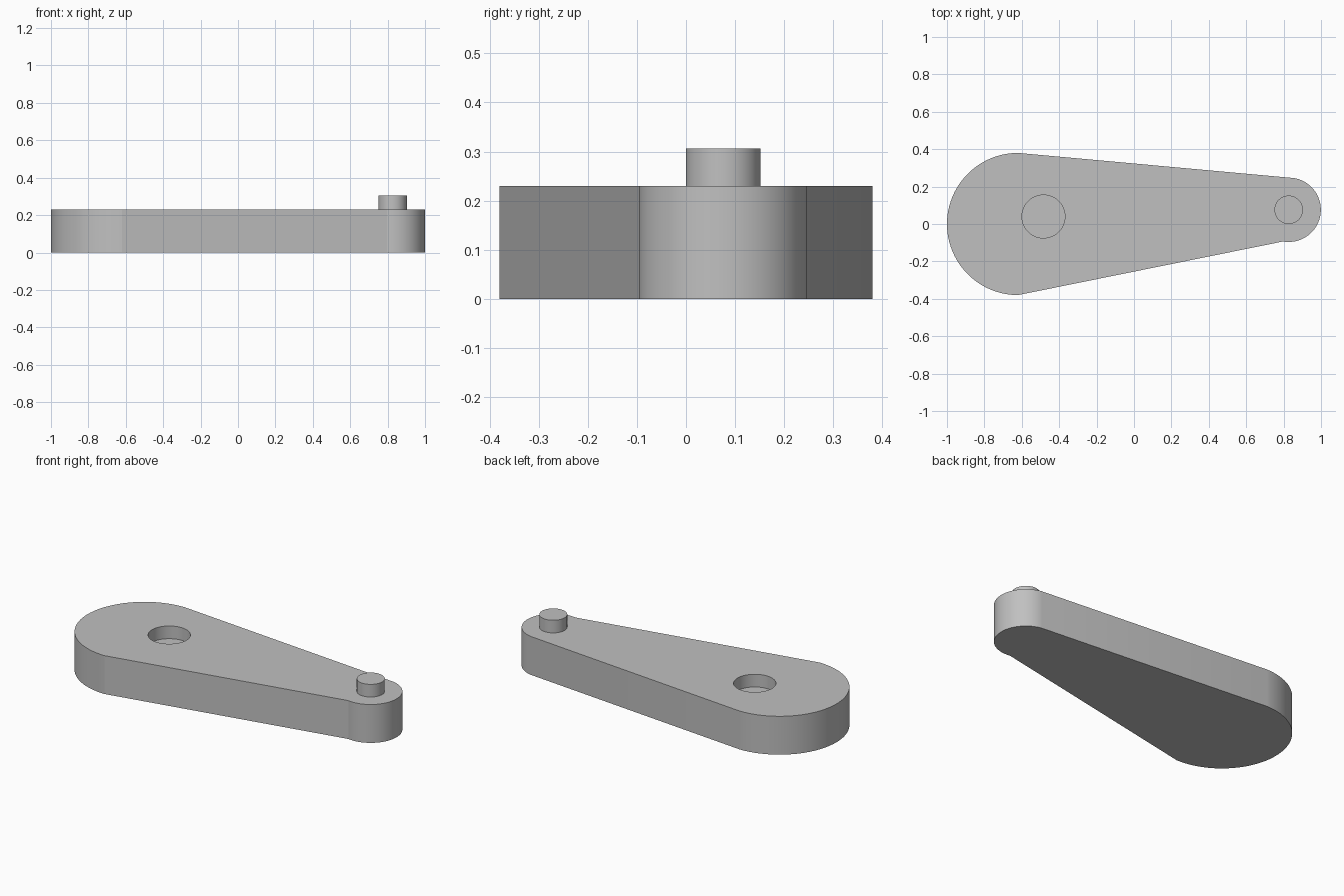
import bpy
import bmesh
from math import cos, sin, radians

default = bpy.data.objects.get("Cube")
if default:
    bpy.data.objects.remove(default, do_unlink=True)

HEIGHT = 0.23
PIN_HEIGHT = 0.076
PIN_XY = (0.827, 0.076)

# One plain grey for the whole part
grey = bpy.data.materials.new("plain grey")
grey.use_nodes = True
color = (0.53, 0.53, 0.53, 1)
grey.diffuse_color = color
grey.node_tree.nodes["Principled BSDF"].inputs["Base Color"].default_value = color


def arc(center, radius, start, end, steps=48):
    angles = [radians(start + (end - start) * i / steps) for i in range(steps + 1)]
    return [(center[0] + radius * cos(a), center[1] + radius * sin(a)) for a in angles]


def prism(name, outline, bottom, top):
    """Extrude a closed outline from bottom to top."""
    bm = bmesh.new()
    base = bm.faces.new([bm.verts.new((x, y, bottom)) for x, y in outline])
    result = bmesh.ops.extrude_face_region(bm, geom=[base], use_keep_orig=True)
    moved = [v for v in result["geom"] if isinstance(v, bmesh.types.BMVert)]
    bmesh.ops.translate(bm, verts=moved, vec=(0, 0, top - bottom))
    bmesh.ops.recalc_face_normals(bm, faces=bm.faces)
    mesh = bpy.data.meshes.new(name)
    bm.to_mesh(mesh)
    bm.free()
    mesh.materials.append(grey)
    obj = bpy.data.objects.new(name, mesh)
    bpy.context.collection.objects.link(obj)
    return obj


def select_only(obj):
    bpy.ops.object.select_all(action="DESELECT")
    obj.select_set(True)
    bpy.context.view_layer.objects.active = obj


# Tapered arm: wide round end joined to a small, slightly turned round end
outline = arc((-0.62, 0), 0.38, 90, 270) + arc(PIN_XY, 0.172, -100, 80)
arm = prism("crank_arm", outline, 0, HEIGHT)

# Blind round socket in the top of the wide end
cutter = prism("socket_cutter", arc((-0.484, 0.04), 0.115, 0, 354, 59),
               HEIGHT - PIN_HEIGHT, HEIGHT + 0.1)
cutter.hide_render = True
cut = arm.modifiers.new("socket", "BOOLEAN")
cut.operation = "DIFFERENCE"
cut.solver = "EXACT"
cut.object = cutter
select_only(arm)
bpy.ops.object.modifier_apply(modifier=cut.name)
bpy.data.objects.remove(cutter, do_unlink=True)

# Short pin standing on the narrow end
pin = prism("pin", arc(PIN_XY, 0.076, 0, 354, 59), HEIGHT, HEIGHT + PIN_HEIGHT)

# Smooth the round walls, keep rims and wall corners crisp
for part in (arm, pin):
    select_only(part)
    bpy.ops.object.shade_smooth_by_angle(angle=radians(8))
